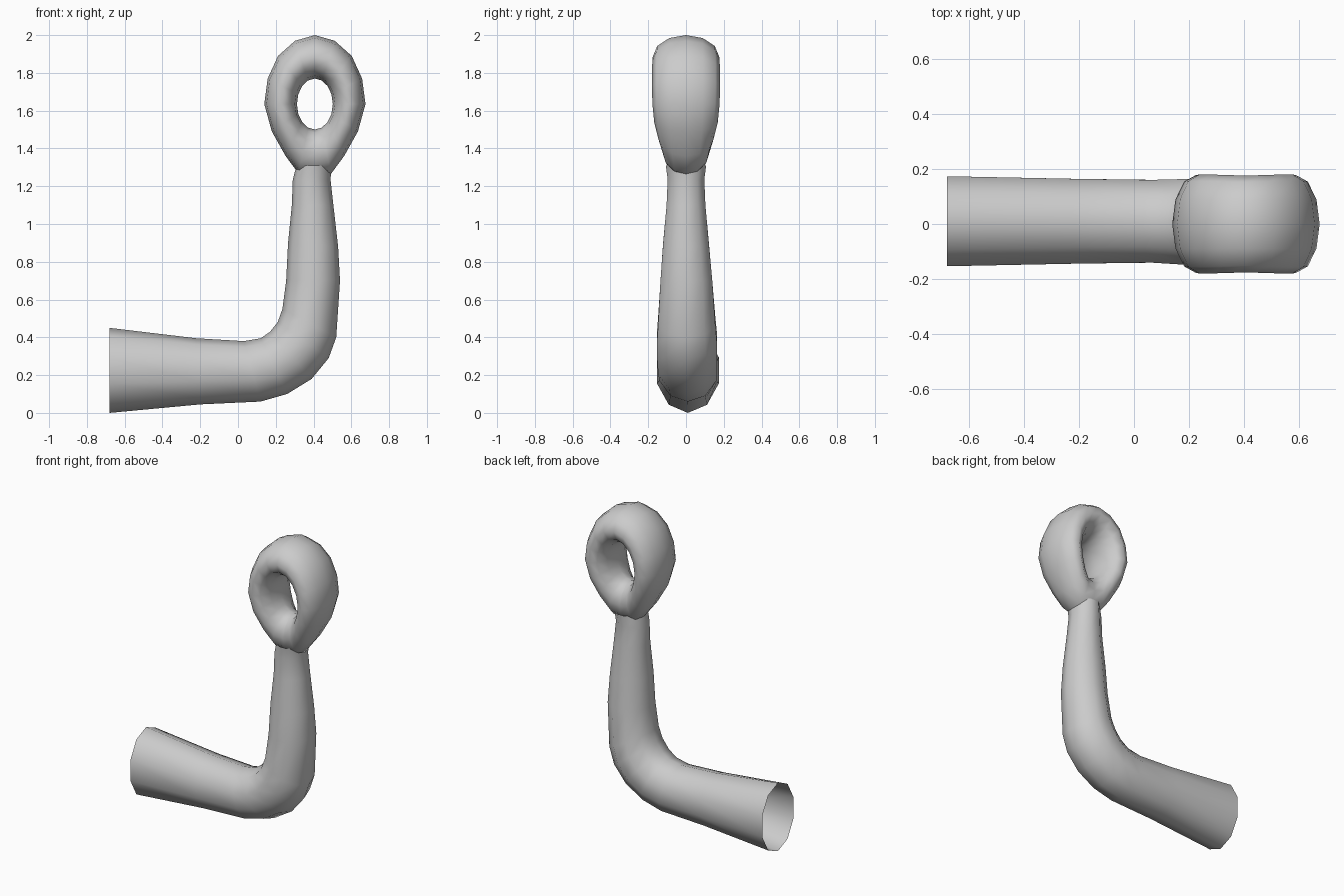
import bpy, bmesh
from math import sin, cos, pi

if "Cube" in bpy.data.objects:
    bpy.data.objects.remove(bpy.data.objects["Cube"])


def loft(name, sections, sides, closed):
    """Skin elliptical sections: (outer x, z, inner x, z, half depth, y centre)."""
    bm = bmesh.new()
    rings = []
    for ox, oz, ix, iz, hy, yc in sections:
        cx, cz = (ox + ix) / 2, (oz + iz) / 2
        ring = []
        for k in range(sides):
            a = 2 * pi * k / sides
            ring.append(bm.verts.new((cx + (ox - cx) * cos(a),
                                      yc + hy * sin(a),
                                      cz + (oz - cz) * cos(a))))
        rings.append(ring)
    count = len(rings)
    for i in range(count if closed else count - 1):
        a, b = rings[i], rings[(i + 1) % count]
        for k in range(sides):
            j = (k + 1) % sides
            bm.faces.new((a[k], a[j], b[j], b[k]))
    bmesh.ops.recalc_face_normals(bm, faces=bm.faces)
    for f in bm.faces:
        f.smooth = True
    mesh = bpy.data.meshes.new(name)
    bm.to_mesh(mesh)
    bm.free()
    obj = bpy.data.objects.new(name, mesh)
    bpy.context.collection.objects.link(obj)
    return obj


# Bent tapering tube, open at its wide left end
loft("bent_arm", [
    (-0.68, 0.00, -0.68, 0.45, 0.172, 0.01),
    (-0.20, 0.045, -0.22, 0.395, 0.162, 0.01),
    (0.12, 0.06, 0.03, 0.38, 0.158, 0.01),
    (0.26, 0.10, 0.12, 0.395, 0.163, 0.008),
    (0.39, 0.18, 0.17, 0.43, 0.166, 0.006),
    (0.48, 0.29, 0.21, 0.48, 0.168, 0.005),
    (0.52, 0.40, 0.235, 0.55, 0.16, 0.004),
    (0.54, 0.70, 0.255, 0.70, 0.144, 0.002),
    (0.53, 0.88, 0.265, 0.90, 0.128, 0.0),
    (0.505, 1.10, 0.285, 1.10, 0.108, 0.0),
    (0.49, 1.235, 0.29, 1.235, 0.102, 0.0),
    (0.495, 1.31, 0.31, 1.31, 0.112, 0.0),
], 10, False)

# Egg-shaped eye ring: right half of the outline, then mirrored
CX, HOLE_Z = 0.407, 1.635
half = [(0.0, 2.00, 0.176), (0.105, 1.97, 0.178), (0.195, 1.89, 0.18),
        (0.25, 1.77, 0.18), (0.268, 1.635, 0.178), (0.228, 1.49, 0.168),
        (0.155, 1.36, 0.146), (0.085, 1.265, 0.125), (0.0, 1.25, 0.115)]
outline = half + [(-x, z, hy) for x, z, hy in half[-2:0:-1]]
sections = []
for i, (x, z, hy) in enumerate(outline):
    a = 2 * pi * i / len(outline)
    sections.append((CX + x, z, CX + 0.095 * sin(a), HOLE_Z + 0.135 * cos(a), hy, 0.0))
loft("eye_ring", sections, 12, True)
